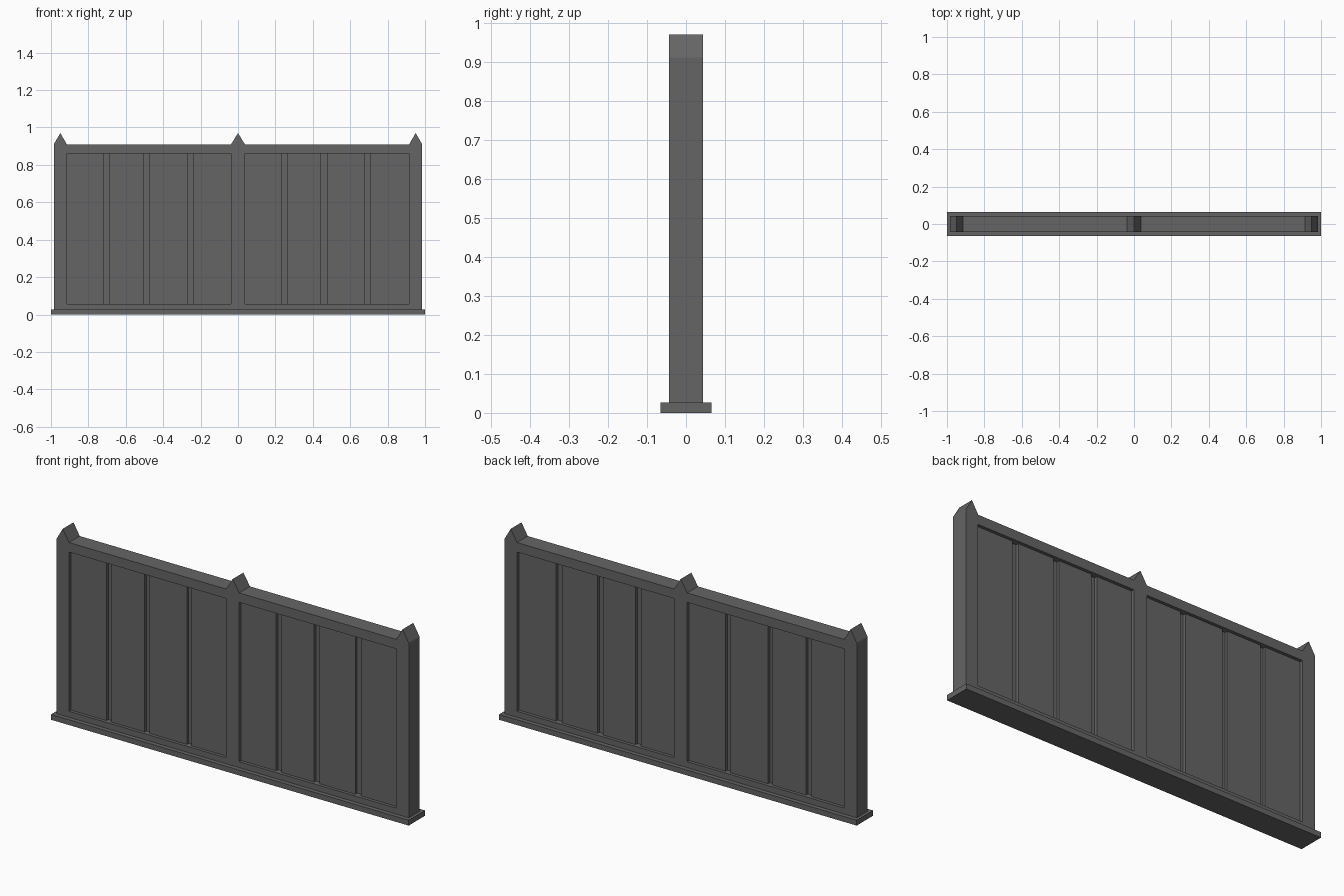
import bpy

# Remove the default cube
cube = bpy.data.objects.get("Cube")
if cube:
    bpy.data.objects.remove(cube, do_unlink=True)

# Single weathered grey for the whole fence
grey = bpy.data.materials.new("dark_grey")
grey.use_nodes = True
grey.diffuse_color = (0.13, 0.13, 0.13, 1)
grey.node_tree.nodes["Principled BSDF"].inputs["Base Color"].default_value = grey.diffuse_color


def prism(name, outline, depth):
    """Extrude an x-z outline evenly about y = 0."""
    n = len(outline)
    verts = [(x, y, z) for y in (-depth, depth) for x, z in outline]
    faces = [list(range(n)), list(range(2 * n - 1, n - 1, -1))]
    faces += [[i, i + n, (i + 1) % n + n, (i + 1) % n] for i in range(n)]
    mesh = bpy.data.meshes.new(name)
    mesh.from_pydata(verts, [], faces)
    mesh.materials.append(grey)
    obj = bpy.data.objects.new(name, mesh)
    bpy.context.collection.objects.link(obj)
    return obj


def box(name, x0, x1, z0, z1, depth):
    return prism(name, [(x0, z0), (x1, z0), (x1, z1), (x0, z1)], depth)


DEPTH, BOTTOM, TOP, PEAK = 0.043, 0.025, 0.91, 0.97
SILL, HEAD = 0.057, 0.862

# Ground plinth
box("plinth", -1, 1, 0, 0.027, 0.065)

# Posts with pointed tops; the end posts are wider below the point
for name, x0, x1, peak in (("right_post", -0.985, -0.915, -0.95),
                           ("centre_post", -0.037, 0.037, 0),
                           ("left_post", 0.915, 0.985, 0.95)):
    prism(name, [(x0, BOTTOM), (x1, BOTTOM), (x1, TOP), (peak, PEAK), (x0, TOP)], DEPTH)

# Rails and planks for each bay
bays = {"right": (-0.915, -0.717, -0.690, -0.503, -0.477, -0.267, -0.241, -0.037),
        "left": (0.037, 0.232, 0.263, 0.445, 0.476, 0.675, 0.708, 0.915)}
for side, edges in bays.items():
    x0, x1 = edges[0], edges[-1]
    box(side + "_bottom_rail", x0, x1, BOTTOM, SILL, DEPTH)
    box(side + "_top_rail", x0, x1, HEAD, TOP, DEPTH)
    box(side + "_backing", x0, x1, SILL, HEAD, 0.012)
    for i in range(0, len(edges), 2):
        box(f"{side}_plank_{i // 2 + 1}", edges[i], edges[i + 1], SILL, HEAD, 0.027)
